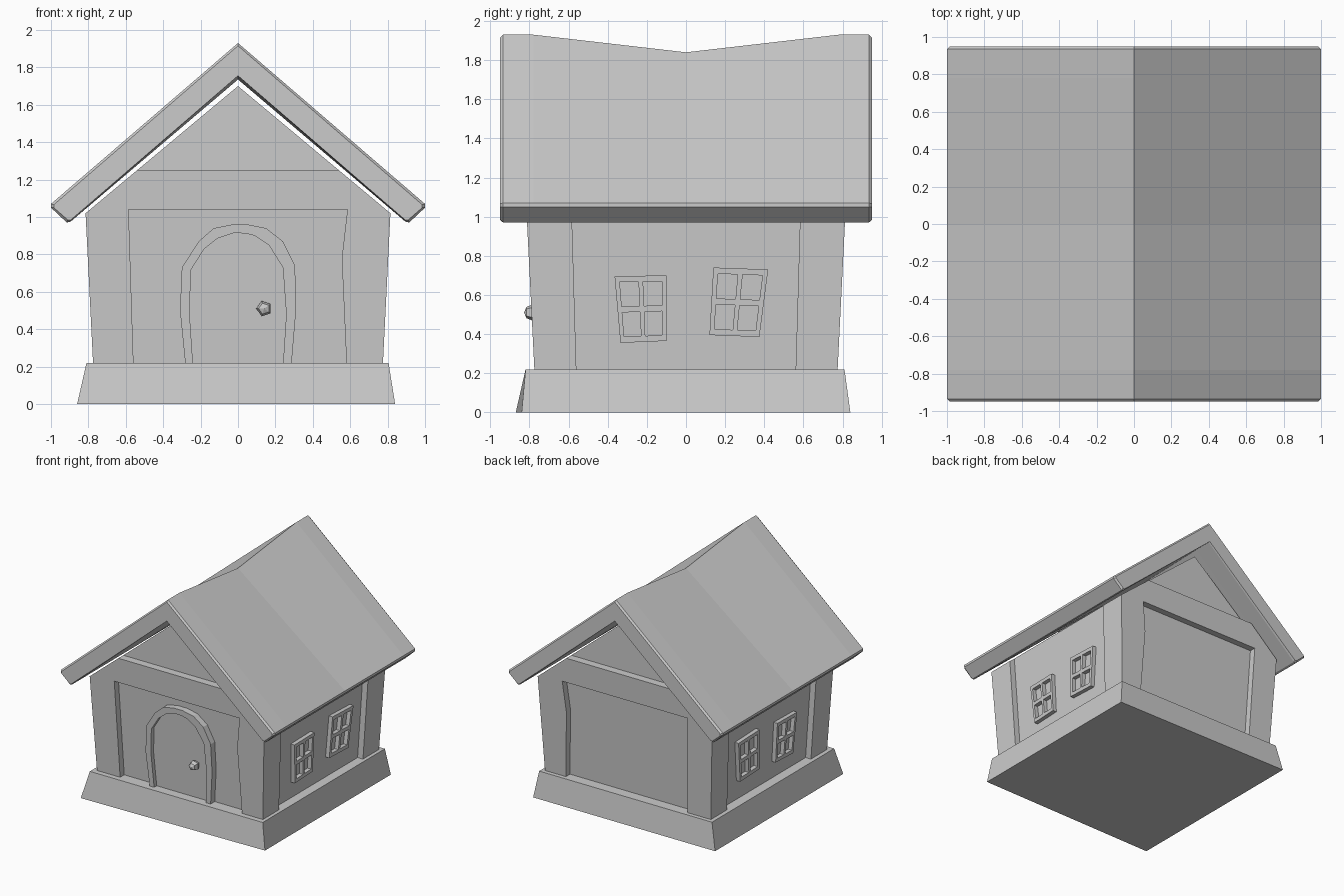
import bpy, bmesh, math
from mathutils import Vector, Matrix

if "Cube" in bpy.data.objects:
    bpy.data.objects.remove(bpy.data.objects["Cube"])


def finish(name, bm):
    bmesh.ops.recalc_face_normals(bm, faces=bm.faces)
    me = bpy.data.meshes.new(name)
    bm.to_mesh(me)
    bm.free()
    ob = bpy.data.objects.new(name, me)
    bpy.context.scene.collection.objects.link(ob)
    return ob


def loft(name, rings):
    """Skin closed rings of points and cap both ends."""
    bm = bmesh.new()
    vs = [[bm.verts.new(p) for p in r] for r in rings]
    n = len(rings[0])
    for a, b in zip(vs, vs[1:]):
        for i in range(n):
            j = (i + 1) % n
            bm.faces.new((a[i], a[j], b[j], b[i]))
    bm.faces.new(vs[0])
    bm.faces.new(vs[-1])
    return finish(name, bm)


def flare(z, inset=0.0):
    """Distance of the outward leaning walls from the centre at height z."""
    return 0.775 + 0.05 * (z - 0.22) - inset


def cut(target, cutter):
    m = target.modifiers.new("cut", "BOOLEAN")
    m.operation, m.solver, m.object = "DIFFERENCE", "EXACT", cutter
    bpy.context.view_layer.objects.active = target
    bpy.ops.object.modifier_apply(modifier=m.name)
    bpy.data.objects.remove(cutter)


# Flared stone base
loft("base", [
    [(-.86, -.87, 0), (.84, -.84, 0), (.84, .84, 0), (-.86, .84, 0)],
    [(-.81, -.82, .22), (.805, -.82, .22), (.805, .81, .22), (-.81, .81, .22)]])

# House body: gabled prism with leaning walls
section = [(-flare(.2), .2), (flare(.2), .2), (flare(1.02), 1.02), (0, 1.70), (-flare(1.02), 1.02)]
body = loft("walls", [[(x, s * flare(z), z) for x, z in section] for s in (-1, 1)])

# Recessed panels leave corner posts and end beams standing proud
end_panel = [(-.555, .1), (.58, .1), (.58, .22), (.555, .78), (.585, 1.04), (-.585, 1.04)]
side_panel = [(-.557, .1), (.557, .1), (.595, 1.4), (-.595, 1.4)]
gable = [(-1, 1.25), (1, 1.25), (1, 2), (-1, 2)]
for s in (-1, 1):
    cut(body, loft("end_cutter", [[(x, s * 1.2, z) for x, z in end_panel],
                                  [(x, s * flare(z, .055), z) for x, z in end_panel]]))
    cut(body, loft("gable_cutter", [[(x, s * 1.2, z) for x, z in gable],
                                    [(x, s * .76, z) for x, z in gable]]))
    cut(body, loft("side_cutter", [[(s * 1.2, y, z) for y, z in side_panel],
                                   [(s * flare(z, .05), y, z) for y, z in side_panel]]))


# Roof: chevron slab with sagging ridge and chamfered ends
def roof_ring(y, sag=0.0, under=0.0, c=0.0):
    half = [(1 - c, 1.07 - c * .3), (1 - c, 1.05), (.915 - c * .3, .97 + c), (.895, .975 + c * .6)]
    pts = [(0, 1.93 - sag - c)] + half + [(0, 1.755 - under)]
    pts += [(-x, z) for x, z in reversed(half)]
    return [(x, y, z) for x, z in pts]


loft("roof", [roof_ring(-.95, c=.015), roof_ring(-.935), roof_ring(-.78),
              roof_ring(0, .09, .02),
              roof_ring(.78), roof_ring(.935), roof_ring(.95, c=.015)])

# Door frame (crooked arch) and door leaf
outer = [(-.28, .2), (-.31, .5), (-.30, .73), (-.21, .87), (-.13, .94), (-.03, .96),
         (.05, .96), (.15, .94), (.24, .87), (.305, .74), (.31, .5), (.285, .2)]
inner = [(-.24, .2), (-.26, .5), (-.25, .72), (-.18, .83), (-.11, .885), (-.02, .915),
         (.04, .912), (.09, .90), (.165, .85), (.24, .73), (.258, .48), (.24, .2)]
loft("door", [[(x, -flare(z, d), z) for x, z in inner] for d in (.07, .035)])
# each ring is one cross-section of the arch
loft("door_frame", [[(a, -flare(b, .07), b), (a, -flare(b, .0), b),
                     (c, -flare(d, .0), d), (c, -flare(d, .07), d)]
                    for (a, b), (c, d) in zip(outer, inner)])

# Faceted door knob, pole pointing forward
bm = bmesh.new()
bmesh.ops.create_uvsphere(bm, u_segments=5, v_segments=4, radius=.043)
bm.transform(Matrix.Translation((.14, -.785, .51)) @ Matrix.Rotation(math.pi / 2, 4, "X")
             @ Matrix.Rotation(math.pi / 2, 4, "Z"))
finish("door_knob", bm)


# Crooked four-pane windows
def window(name, corners, side):
    a, b, c, d = [Vector(p) for p in corners]  # bottom left, bottom right, top right, top left
    t = [0, .09, .455, .545, .91, 1]
    bm = bmesh.new()
    grid = []
    for v in t:
        row = []
        for u in t:
            p = a.lerp(b, u).lerp(d.lerp(c, u), v)
            row.append(bm.verts.new((side * flare(p.y, .06), p.x, p.y)))
        grid.append(row)
    for i in range(5):
        for j in range(5):
            if not (i in (1, 3) and j in (1, 3)):
                bm.faces.new((grid[i][j], grid[i][j + 1], grid[i + 1][j + 1], grid[i + 1][j]))
    ext = bmesh.ops.extrude_face_region(bm, geom=bm.faces[:], use_keep_orig=True)
    moved = [g for g in ext["geom"] if isinstance(g, bmesh.types.BMVert)]
    bmesh.ops.translate(bm, verts=moved, vec=(side * .045, 0, 0))
    finish(name, bm)


front_win = [(-.335, .355), (-.10, .365), (-.10, .70), (-.365, .695)]
rear_win = [(.12, .395), (.375, .385), (.42, .73), (.14, .74)]
for side, label in ((1, "right"), (-1, "left")):
    window(label + "_front_window", front_win, side)
    window(label + "_rear_window", rear_win, side)
